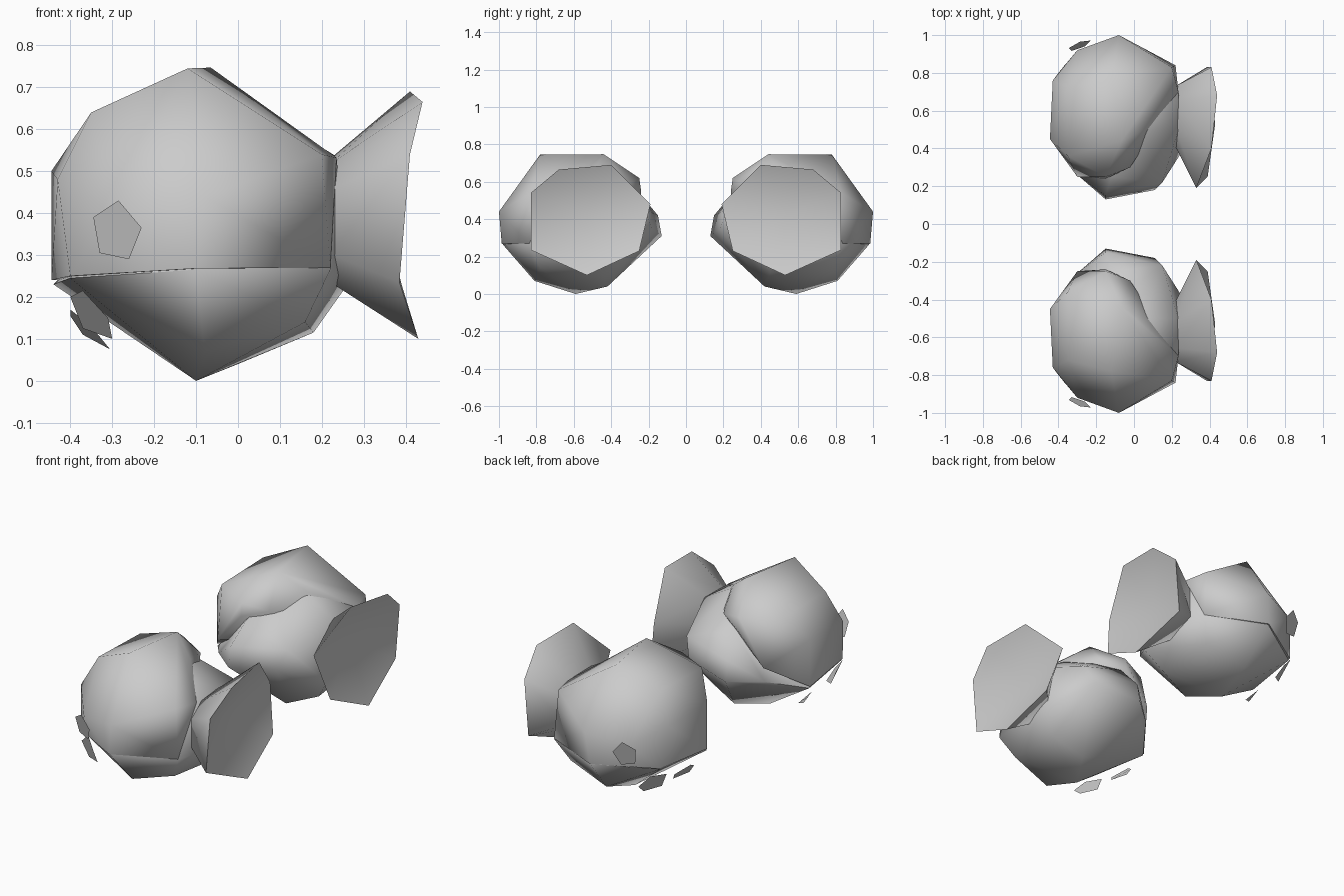
import bpy, bmesh, math
from mathutils import Vector

if "Cube" in bpy.data.objects:
    bpy.data.objects.remove(bpy.data.objects["Cube"])


def finish(bm, name, angle):
    bmesh.ops.recalc_face_normals(bm, faces=bm.faces[:])
    me = bpy.data.meshes.new(name)
    bm.to_mesh(me)
    bm.free()
    ob = bpy.data.objects.new(name, me)
    bpy.context.collection.objects.link(ob)
    bpy.ops.object.select_all(action='DESELECT')
    ob.select_set(True)
    bpy.context.view_layer.objects.active = ob
    bpy.ops.object.shade_smooth_by_angle(angle=math.radians(angle))
    # second fish is the mirror image across y = 0
    m = ob.modifiers.new("Mirror", 'MIRROR')
    m.use_axis = (False, True, False)
    m.use_mirror_merge = False
    return ob


def hull(name, pts, angle):
    bm = bmesh.new()
    for p in pts:
        bm.verts.new(p)
    bmesh.ops.convex_hull(bm, input=bm.verts[:])
    loose = [v for v in bm.verts if not v.link_faces]
    bmesh.ops.delete(bm, geom=loose, context='VERTS')
    return finish(bm, name, angle)


def flake(name, pts):
    # thin pentagonal plate
    bm = bmesh.new()
    bm.faces.new([bm.verts.new(p) for p in pts])
    return finish(bm, name, 30)


# upper outer shell of the round fish
hull("upper_body", [
    (-.12, .78, .745), (-.065, .44, .747), (-.35, .72, .64), (-.35, .36, .63),
    (-.43, .76, .48), (-.445, .45, .5), (-.40, .80, .25), (-.445, .45, .24),
    (.20, .83, .54), (.22, .84, .27), (-.08, 1.0, .44), (-.1, .985, .268),
    (-.3, .92, .40), (-.15, .25, .62), (-.15, .24, .55), (-.3, .25, .38),
    (.06, .5, .65), (-.02, .30, .59), (.235, .7, .532)], 60)

# belly shell, bulging on the inner side and rising to the tail root
hull("belly", [
    (-.1, .59, 0), (.18, .45, .115), (-.08, .81, .07), (.16, .78, .14),
    (.265, .4, .235), (.22, .84, .265), (-.1, .98, .265), (-.40, .79, .245),
    (-.44, .45, .23), (-.15, .13, .31), (-.15, .15, .42), (.11, .18, .35),
    (.15, .22, .45), (.235, .5, .535), (.235, .7, .53), (-.3, .26, .3),
    (0, .42, .04), (-.12, .25, .54), (0, .33, .57),
    (.05, .5, .64), (-.02, .7, .69)], 60)

# flared tail with a dished end
rim = [(.41, .40, .69), (.44, .68, .665), (.41, .83, .54), (.385, .83, .235),
       (.43, .53, .10), (.39, .25, .23), (.33, .19, .48)]
root = Vector((.22, .58, .395))
mid = sum((Vector(p) for p in rim), Vector()) / 7
bm = bmesh.new()
outer = [bm.verts.new(p) for p in rim]
inner = []
for p in rim:
    d = (Vector(p) - mid) * .5
    inner.append(bm.verts.new(root + Vector((0, d.y, d.z))))
dish = bm.verts.new(mid - Vector((.09, 0, 0)))
for i in range(7):
    j = (i + 1) % 7
    bm.faces.new((outer[i], outer[j], inner[j], inner[i]))
    bm.faces.new((outer[j], outer[i], dish))
bm.faces.new(inner)
finish(bm, "tail", 75)

# eye plate on the outer flank
flake("eye", [(x, .97 + (x + .23) * .4 + (z - .36) * .25, z) for x, z in
              ((-.345, .39), (-.285, .43), (-.23, .365), (-.26, .29), (-.33, .305))])

# two lip plates under the snout
flake("side_lip", [(-.40, .74, .20), (-.37, .84, .215), (-.31, .86, .15),
                   (-.30, .80, .10), (-.37, .74, .125)])
flake("lower_lip", [(-.40, .53, .17), (-.40, .50, .155), (-.37, .50, .11),
                    (-.305, .55, .075), (-.35, .60, .13)])
